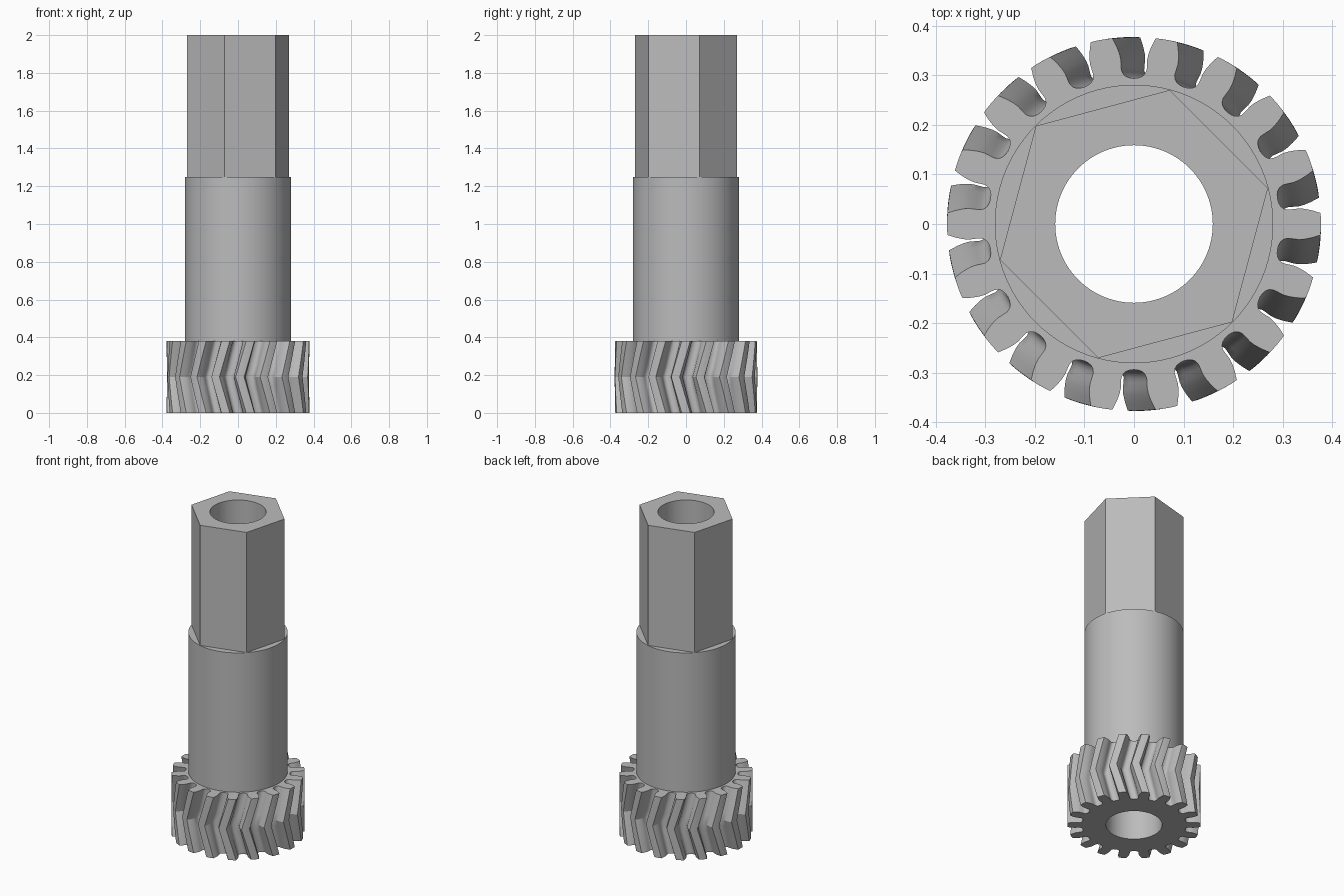
import bpy, bmesh, math

if "Cube" in bpy.data.objects:
    bpy.data.objects.remove(bpy.data.objects["Cube"], do_unlink=True)

steel = bpy.data.materials.new("grey steel")
steel.use_nodes = True
GREY = (0.5, 0.5, 0.5, 1)
steel.diffuse_color = GREY
steel.node_tree.nodes["Principled BSDF"].inputs["Base Color"].default_value = GREY

TEETH = 18
TWIST = math.radians(-8.5)
GEAR_TOP, SHAFT_TOP, HEX_TOP = 0.38, 1.25, 2.0
BORE_R, SHAFT_R, HEX_R = 0.159, 0.281, 0.28


def circle(radius, count=96, start=0.0):
    return [(radius, math.radians(start) + math.tau * i / count) for i in range(count)]


def gear_outline():
    """Polar outline: round-bottomed gaps with curved flanks and arc tips."""
    half_gap = [(0.294, 0), (0.295, 1.6), (0.298, 3.1), (0.303, 4.1), (0.311, 4.7),
                (0.32, 4.7), (0.333, 4.6), (0.345, 4.9), (0.36, 5.6), (0.377, 6.6),
                (0.3775, 8.3)]
    gap = [(r, -a) for r, a in reversed(half_gap[1:])] + half_gap + [(0.3775, 10)]
    pitch = 360 / TEETH
    return [(r, math.radians(a + pitch * (k + 0.5))) for k in range(TEETH) for r, a in gap]


def ring(bm, outline, z, turn=0.0):
    return [bm.verts.new((r * math.cos(a + turn), r * math.sin(a + turn), z))
            for r, a in outline]


def wall(bm, low, high, inward=False):
    n = len(low)
    for i in range(n):
        j = (i + 1) % n
        quad = [low[i], low[j], high[j], high[i]]
        bm.faces.new(quad[::-1] if inward else quad)


def cap(bm, outer, inner, up):
    """Flat face between two closed outlines."""
    edges = []
    for loop in (outer, inner):
        for a, b in zip(loop, loop[1:] + loop[:1]):
            edges.append(bm.edges.get((a, b)) or bm.edges.new((a, b)))
    result = bmesh.ops.triangle_fill(bm, edges=edges, use_beauty=True, normal=(0, 0, up))
    for f in result["geom"]:
        if isinstance(f, bmesh.types.BMFace):
            f.normal_update()
            if f.normal.z * up < 0:
                f.normal_flip()


def finish(bm, name):
    mesh = bpy.data.meshes.new(name)
    bm.to_mesh(mesh)
    bm.free()
    mesh.materials.append(steel)
    obj = bpy.data.objects.new(name, mesh)
    bpy.context.collection.objects.link(obj)
    bpy.ops.object.select_all(action="DESELECT")
    obj.select_set(True)
    bpy.context.view_layer.objects.active = obj
    bpy.ops.object.shade_smooth_by_angle(angle=math.radians(28))


# Herringbone gear: teeth twist one way to mid height and back again
bm = bmesh.new()
STEPS = 8
rings = []
for i in range(STEPS + 1):
    t = i / STEPS
    rings.append(ring(bm, gear_outline(), GEAR_TOP * t, TWIST * (1 - abs(2 * t - 1))))
for low, high in zip(rings, rings[1:]):
    wall(bm, low, high)
bore_low = ring(bm, circle(BORE_R), 0)
wall(bm, bore_low, ring(bm, circle(BORE_R), GEAR_TOP), inward=True)
cap(bm, rings[0], bore_low, -1)
cap(bm, rings[-1], ring(bm, circle(SHAFT_R), GEAR_TOP), 1)
finish(bm, "herringbone_gear")

# Round shaft with a shoulder around the hexagon
hexagon = circle(HEX_R, 6, 15)
bm = bmesh.new()
shaft_top = ring(bm, circle(SHAFT_R), SHAFT_TOP)
wall(bm, ring(bm, circle(SHAFT_R), GEAR_TOP), shaft_top)
wall(bm, ring(bm, circle(BORE_R), GEAR_TOP), ring(bm, circle(BORE_R), SHAFT_TOP), inward=True)
cap(bm, shaft_top, ring(bm, hexagon, SHAFT_TOP), 1)
finish(bm, "round_shaft")

# Hexagonal drive end with the bore opening
bm = bmesh.new()
hex_top = ring(bm, hexagon, HEX_TOP)
wall(bm, ring(bm, hexagon, SHAFT_TOP), hex_top)
bore_top = ring(bm, circle(BORE_R), HEX_TOP)
wall(bm, ring(bm, circle(BORE_R), SHAFT_TOP), bore_top, inward=True)
cap(bm, hex_top, bore_top, 1)
finish(bm, "hex_drive")
